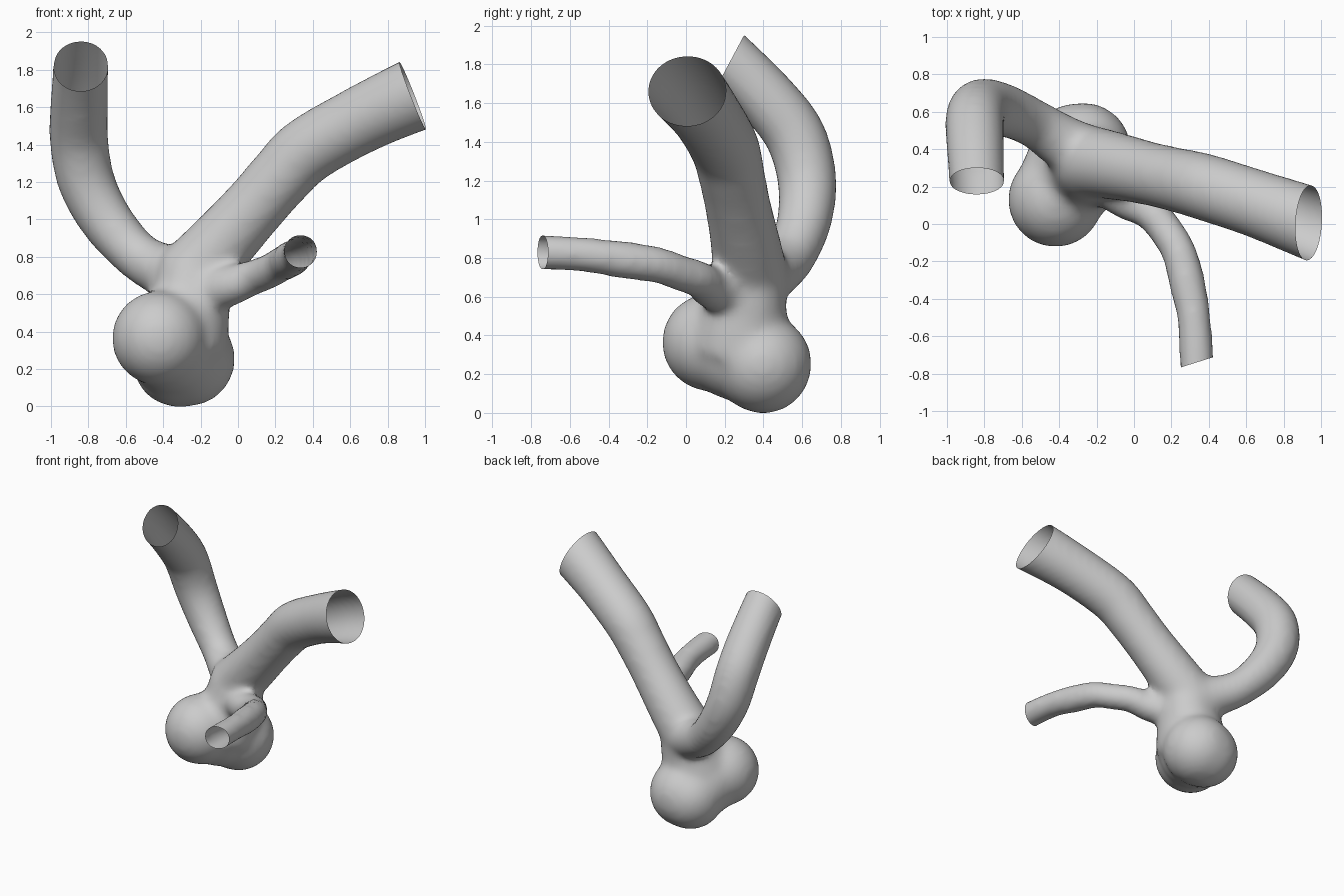
import bpy, bmesh, math
from mathutils import Vector, Matrix

if "Cube" in bpy.data.objects:
    bpy.data.objects.remove(bpy.data.objects["Cube"])

SHRINK = 0.0014   # radius compensation for the later smoothing


def spline(pts, steps=8):
    """Catmull-Rom through (x, y, z, radius) points."""
    p = [Vector(q) for q in pts]
    p = [2 * p[0] - p[1]] + p + [2 * p[-1] - p[-2]]
    out = []
    for i in range(1, len(p) - 2):
        a, b, c, d = p[i - 1:i + 3]
        for s in range(steps):
            t = s / steps
            out.append(0.5 * (2 * b + (c - a) * t + (2 * a - 5 * b + 4 * c - d) * t * t
                              + (3 * b - a - 3 * c + d) * t ** 3))
    return out + [p[-2]]


def tube(bm, pts, sides=24):
    path = spline(pts)
    cen = [q.xyz for q in path]
    rings, side = [], None
    for i, c in enumerate(cen):
        t = (cen[min(i + 1, len(cen) - 1)] - cen[max(i - 1, 0)]).normalized()
        side = t.orthogonal() if side is None else side - t * side.dot(t)
        side.normalize()
        up = t.cross(side)
        r = path[i].w + SHRINK / path[i].w
        rings.append([bm.verts.new(c + r * (side * math.cos(a) + up * math.sin(a)))
                      for a in (2 * math.pi * k / sides for k in range(sides))])
    for a, b in zip(rings, rings[1:]):
        for k in range(sides):
            n = (k + 1) % sides
            bm.faces.new((a[k], a[n], b[n], b[k]))
    bm.faces.new(rings[0][::-1])
    bm.faces.new(rings[-1])


def ball(bm, c, r):
    bmesh.ops.create_icosphere(bm, subdivisions=4, radius=r + SHRINK / r,
                               matrix=Matrix.Translation(c))


bm = bmesh.new()

# wide branch, rising to the right
tube(bm, [(-0.27, 0.34, 0.68, .19), (-0.10, 0.31, 0.86, .175), (0.08, 0.27, 1.06, .163),
          (0.23, 0.235, 1.23, .165), (0.37, 0.20, 1.37, .172), (0.65, 0.11, 1.53, .175),
          (0.93, 0.01, 1.66, .19), (1.15, -0.07, 1.75, .20)])
# curved branch, rising on the left
tube(bm, [(-0.25, 0.36, 0.68, .16), (-0.40, 0.45, 0.73, .135), (-0.54, 0.54, 0.81, .12),
          (-0.70, 0.61, 0.99, .133), (-0.81, 0.625, 1.2, .145), (-0.85, 0.57, 1.42, .15),
          (-0.85, 0.44, 1.60, .148), (-0.84, 0.23, 1.82, .14), (-0.84, 0.08, 1.95, .14)])
# thin branch, running to the front
tube(bm, [(-0.17, 0.24, 0.62, .12), (-0.04, 0.13, 0.645, .095), (0.08, 0.07, 0.69, .08),
          (0.16, -0.02, 0.72, .078), (0.24, -0.15, 0.765, .078), (0.285, -0.32, 0.79, .083),
          (0.32, -0.5, 0.815, .073), (0.335, -0.73, 0.83, .075), (0.335, -0.90, 0.83, .075)])
# neck and two-lobed sac
tube(bm, [(-0.32, 0.27, 0.33, .26), (-0.28, 0.29, 0.48, .235), (-0.25, 0.31, 0.6, .205),
          (-0.24, 0.33, 0.75, .18)])
ball(bm, (-0.42, 0.13, 0.365), .25)
ball(bm, (-0.35, 0.26, 0.32), .25)
ball(bm, (-0.27, 0.395, 0.255), .25)
ball(bm, (-0.32, 0.40, 0.24), .238)

mesh = bpy.data.meshes.new("vessel_with_sac")
bm.to_mesh(mesh)
bm.free()
vessel = bpy.data.objects.new("vessel_with_sac", mesh)
bpy.context.collection.objects.link(vessel)

# fuse the parts and soften the joints
rem = vessel.modifiers.new("fuse", 'REMESH')
rem.mode = 'VOXEL'
rem.voxel_size = 0.022
smo = vessel.modifiers.new("soften", 'SMOOTH')
smo.factor = 0.5
smo.iterations = 24
bpy.context.view_layer.objects.active = vessel
vessel.select_set(True)
for m in ("fuse", "soften"):
    bpy.ops.object.modifier_apply(modifier=m)

# open the three branch ends
bm = bmesh.new()
bm.from_mesh(vessel.data)
for centre, normal in (((0.935, 0.01, 1.66), (0.92, -0.05, 0.36)),
                       ((-0.84, 0.23, 1.82), (0, -0.88, 0.47)),
                       ((0.335, -0.74, 0.83), (0.3, -0.95, 0))):
    c = Vector(centre)
    faces = [f for f in bm.faces if (f.calc_center_median() - c).length < 0.5]
    geom = faces + list({e for f in faces for e in f.edges}) + list({v for f in faces for v in f.verts})
    bmesh.ops.bisect_plane(bm, geom=geom, plane_co=c, plane_no=Vector(normal), clear_outer=True)
bmesh.ops.recalc_face_normals(bm, faces=bm.faces[:])

# rest on the ground plane
low = min(v.co.z for v in bm.verts)
bmesh.ops.translate(bm, verts=bm.verts[:], vec=(0, 0, -low))
bm.to_mesh(vessel.data)
bm.free()
bpy.ops.object.shade_smooth()
